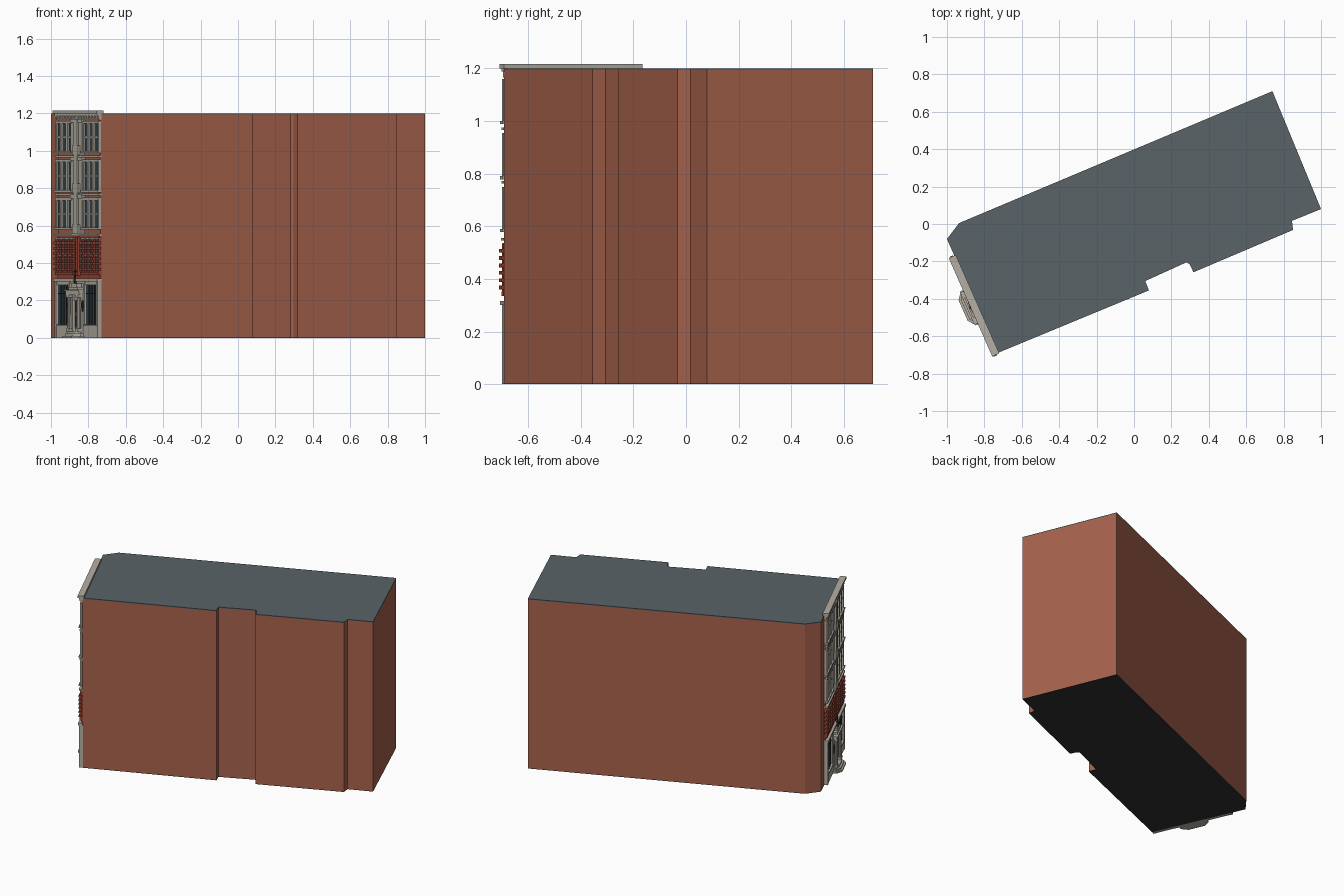
import bpy, bmesh, math
from mathutils import Matrix, Vector

if "Cube" in bpy.data.objects:
    bpy.data.objects.remove(bpy.data.objects["Cube"])


def material(name, r, g, b):
    m = bpy.data.materials.new(name)
    m.diffuse_color = (r, g, b, 1)
    m.use_nodes = True
    m.node_tree.nodes["Principled BSDF"].inputs["Base Color"].default_value = m.diffuse_color
    return m


BRICK = material("brick", .38, .122, .072)
RED = material("red_brick", .33, .06, .035)
STONE = material("stone", .46, .43, .37)
ROOF = material("slate_roof", .1, .125, .135)
GLASS = material("glass", .035, .06, .075)
WOOD = material("door_wood", .2, .1, .035)
DARK = material("dark_metal", .03, .03, .03)

# Local facade frame: x runs along the facade, -y points outward
ANGLE = math.atan2(-.61, .27)
FACADE = Matrix.Translation((-.844, -.432, 0)) @ Matrix.Rotation(ANGLE, 4, 'Z')


def finish(name, bm, mat, on_facade=True, mirror=False):
    bmesh.ops.recalc_face_normals(bm, faces=bm.faces)
    me = bpy.data.meshes.new(name)
    bm.to_mesh(me)
    bm.free()
    me.materials.append(mat)
    ob = bpy.data.objects.new(name, me)
    bpy.context.collection.objects.link(ob)
    if on_facade:
        ob.matrix_world = FACADE
    if mirror:
        ob.modifiers.new("mirror", 'MIRROR')
    return ob


def boxes(name, mat, items, mirror=True):
    """items: (x0, x1, depth0, depth1, z0, z1), depth measured outward"""
    bm = bmesh.new()
    for x0, x1, d0, d1, z0, z1 in items:
        m = Matrix.Translation(((x0 + x1) / 2, -(d0 + d1) / 2, (z0 + z1) / 2))
        m = m @ Matrix.Diagonal((x1 - x0, d1 - d0, z1 - z0, 1))
        bmesh.ops.create_cube(bm, size=1, matrix=m)
    return finish(name, bm, mat, mirror=mirror)


def prism(name, mat, outline, z0, z1, on_facade=True):
    bm = bmesh.new()
    face = bm.faces.new([bm.verts.new((x, y, z0)) for x, y in outline])
    ext = bmesh.ops.extrude_face_region(bm, geom=[face], use_keep_orig=True)
    bmesh.ops.translate(bm, vec=(0, 0, z1 - z0),
                        verts=[v for v in ext['geom'] if isinstance(v, bmesh.types.BMVert)])
    return finish(name, bm, mat, on_facade)


# Main building mass, roof slab and underside
plan = [(-1, -.08), (-.73, -.69), (.08, -.355), (.06, -.305), (.28, -.205), (.297, -.215),
        (.318, -.258), (.85, -.032), (.845, .017), (1, .08), (.74, .71), (-.935, .005)]
prism("walls", BRICK, plan, .003, 1.194, False)
prism("roof", ROOF, plan, 1.194, 1.2, False)
prism("base", DARK, plan, 0, .003, False)

# Crowning cornice and its brackets
boxes("cornice", STONE, [(-.288, .288, -.008, .033, 1.2, 1.216),
                         (-.283, .283, 0, .026, 1.187, 1.2),
                         (-.28, .28, 0, .016, 1.165, 1.187)], False)
boxes("cornice_brackets", STONE, [(.02 + .04 * i, .035 + .04 * i, .01, .024, 1.172, 1.19)
                                  for i in range(7)])

# Floor bands and the brick skin between them
boxes("string_courses", STONE, [(-.285, .285, 0, .022, z, z + .01) for z in (.762, .965)]
      + [(-.285, .285, 0, .026, .545, .555), (-.288, .288, 0, .03, .3, .316),
         (-.28, .28, 0, .02, .29, .3)], False)
boxes("upper_brick_skin", BRICK, [(-.28, .28, 0, .006, .55, 1.18)], False)
boxes("second_floor_skin", RED, [(-.28, .28, 0, .008, .316, .545)], False)

# Upper windows: three lights in each bay on three floors
floors = [(.59, .735), (.79, .94), (1.0, 1.145)]
lights = [.085, .155, .225]
glass, frames, rails, sills = [], [], [], []
for z0, z1 in floors:
    for x in lights:
        glass.append((x, x + .044, .004, .009, z0, z1))
        rails.append((x, x + .044, .006, .012, (z0 + z1) / 2 - .003, (z0 + z1) / 2 + .003))
    for x in (.07, .129, .199, .269):
        frames.append((x, x + (.015 if x in (.07, .269) else .026), .004, .018, z0, z1))
    frames.append((.07, .284, .004, .02, z1, z1 + .014))
    sills.append((.066, .288, .004, .026, z0 - .012, z0))
boxes("upper_window_glass", GLASS, glass)
boxes("upper_window_frames", STONE, frames)
boxes("upper_window_rails", STONE, rails)
boxes("upper_window_sills", STONE, sills)

# Central stone pilaster with raised panel and stepped blocks
boxes("central_pilaster", STONE, [(-.064, .064, 0, .018, .555, 1.18),
                                  (-.022, .022, .01, .028, .56, 1.17)]
      + [(-.075, .075, 0, .026, z, z + .02) for z in (.745, .948, 1.15)]
      + [(-.04, .04, 0, .03, z, z + .05) for z in (.555, .775, .978)], False)

# Second floor: dark lights with toothed red brick jambs
boxes("second_floor_glass", GLASS,
      [(x, x + .04, .006, .011, .36, .525) for x in (.08, .15, .22)]
      + [(.016, .044, .006, .011, .37, .515)])
teeth = []
for x in (.06, .124, .194, .264):
    teeth.append((x, x + .02, .006, .018, .34, .535))
    teeth += [(x - .008, x + .028, .006, .026, .36 + .028 * i, .374 + .028 * i) for i in range(6)]
teeth += [(-.013, .013, .006, .022, .33, .54), (.05, .284, .006, .022, .335, .352)]
boxes("toothed_brick_jambs", RED, teeth)
boxes("second_floor_trim", STONE, [(.072, .268, .006, .014, .44, .446),
                                   (.05, .282, .006, .02, .528, .536)])

# Ground floor: stone surround, shop windows, plinth
boxes("ground_floor_surround", STONE, [(-.28, .28, 0, .006, 0, .3)], False)
boxes("shop_glass", GLASS, [(.108, .262, .004, .01, .07, .285)])
boxes("shop_frames", STONE, [(.262, .282, .004, .024, 0, .3), (.09, .108, .004, .022, 0, .3),
                             (.1, .27, .004, .022, 0, .07), (.1, .27, .004, .026, .062, .072),
                             (.1, .27, .004, .018, .283, .295)])
boxes("shop_mullions", DARK, [(x, x + .006, .006, .015, .07, .285) for x in (.144, .182, .22)]
      + [(.108, .262, .006, .014, .235, .24)])

# Entrance: door, columns, entablature and stepped pediment
boxes("entrance_door", WOOD, [(-.035, .035, .005, .014, .035, .21)], False)
boxes("door_panels", DARK, [(.006, .028, .01, .017, z, z + .06) for z in (.06, .135)])
boxes("portal_jambs", STONE, [(.035, .082, .004, .03, .03, .23), (.042, .08, .02, .048, .03, .05),
                              (.042, .08, .02, .048, .215, .23)])
boxes("portal_entablature", STONE, [(-.088, .088, .004, .046, .23, .25),
                                    (-.094, .094, .004, .052, .25, .258),
                                    (-.06, .06, .004, .042, .258, .272),
                                    (-.03, .03, .004, .036, .272, .29),
                                    (-.035, .035, .004, .02, .2, .23)], False)
bm = bmesh.new()
bmesh.ops.create_cone(bm, cap_ends=True, segments=10, radius1=.012, radius2=.01, depth=.166,
                      matrix=Matrix.Translation((.061, -.036, .132)))
finish("portal_columns", bm, STONE, mirror=True)

# Finial above the entrance
bm = bmesh.new()
bmesh.ops.create_cone(bm, cap_ends=True, segments=8, radius1=.01, radius2=.003, depth=.06,
                      matrix=Matrix.Translation((0, -.03, .32)))
bmesh.ops.create_icosphere(bm, subdivisions=1, radius=.009,
                           matrix=Matrix.Translation((0, -.03, .356)))
finish("entrance_finial", bm, DARK)

# Splayed entrance steps
for i, (half, depth) in enumerate([(.1, .076), (.092, .064), (.084, .052)]):
    prism(f"step_{i + 1}", STONE, [(-half, 0), (-half, -depth * .6), (-half * .6, -depth),
                                   (half * .6, -depth), (half, -depth * .6), (half, 0)],
          .011 * i, .011 * (i + 1))

# Wall lanterns either side of the door
boxes("entrance_lanterns", DARK, [(.088, .1, .02, .034, .16, .19), (.092, .096, .02, .03, .14, .2)])
